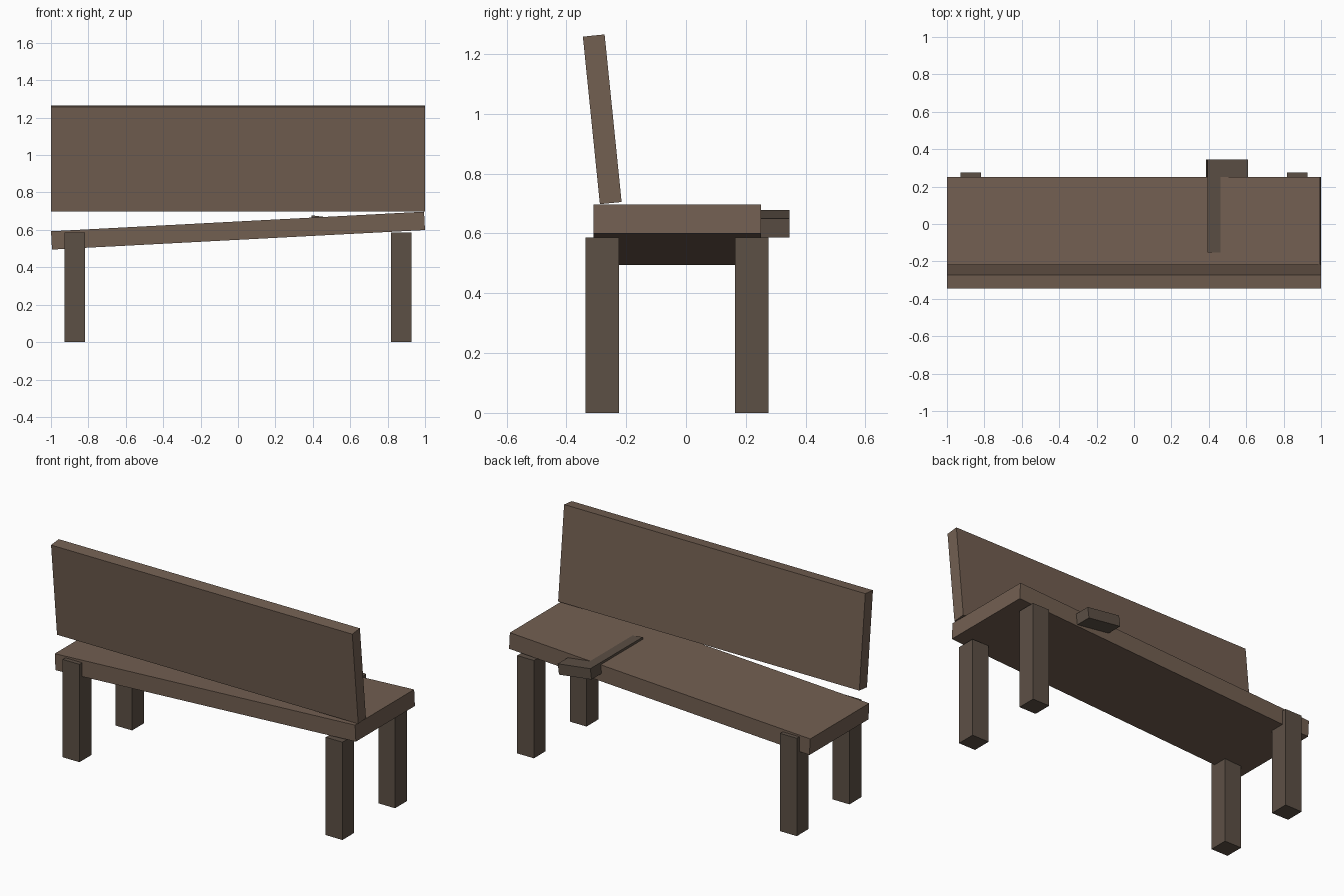
import bpy
from math import radians

if "Cube" in bpy.data.objects:
    bpy.data.objects.remove(bpy.data.objects["Cube"])


def material(name, color):
    m = bpy.data.materials.new(name)
    m.diffuse_color = (*color, 1)
    m.use_nodes = True
    m.node_tree.nodes["Principled BSDF"].inputs["Base Color"].default_value = m.diffuse_color
    return m


plank_wood = material("plank_wood", (0.17, 0.115, 0.083))
dark_wood = material("dark_wood", (0.108, 0.08, 0.06))


def box(name, size, location, mat, rotation=(0, 0, 0)):
    bpy.ops.mesh.primitive_cube_add(
        size=1, location=location, rotation=[radians(a) for a in rotation])
    ob = bpy.context.object
    ob.name = name
    ob.scale = size
    bpy.ops.object.transform_apply(location=False, rotation=False, scale=True)
    ob.data.materials.append(mat)
    return ob


# Sagging seat plank, higher at the right end
box("seat", (1.997, 0.56, 0.098), (0, -0.03, 0.596), plank_wood, (0, -3, 0))

# Backrest plank leaning outward
box("backrest", (2.0, 0.073, 0.563), (0, -0.28, 0.9815), plank_wood, (5.8, 0, 0))

# Four square legs
for side, x in (("left", -0.873), ("right", 0.873)):
    for end, y in (("front", -0.28), ("back", 0.219)):
        box(f"{end}_{side}_leg", (0.111, 0.112, 0.587), (x, y, 0.2935), dark_wood)

# Loose slat wedged through the seat
box("loose_slat", (0.218, 0.497, 0.0635), (0.4975, 0.097, 0.6325), dark_wood, (0, 7.4, 0))
